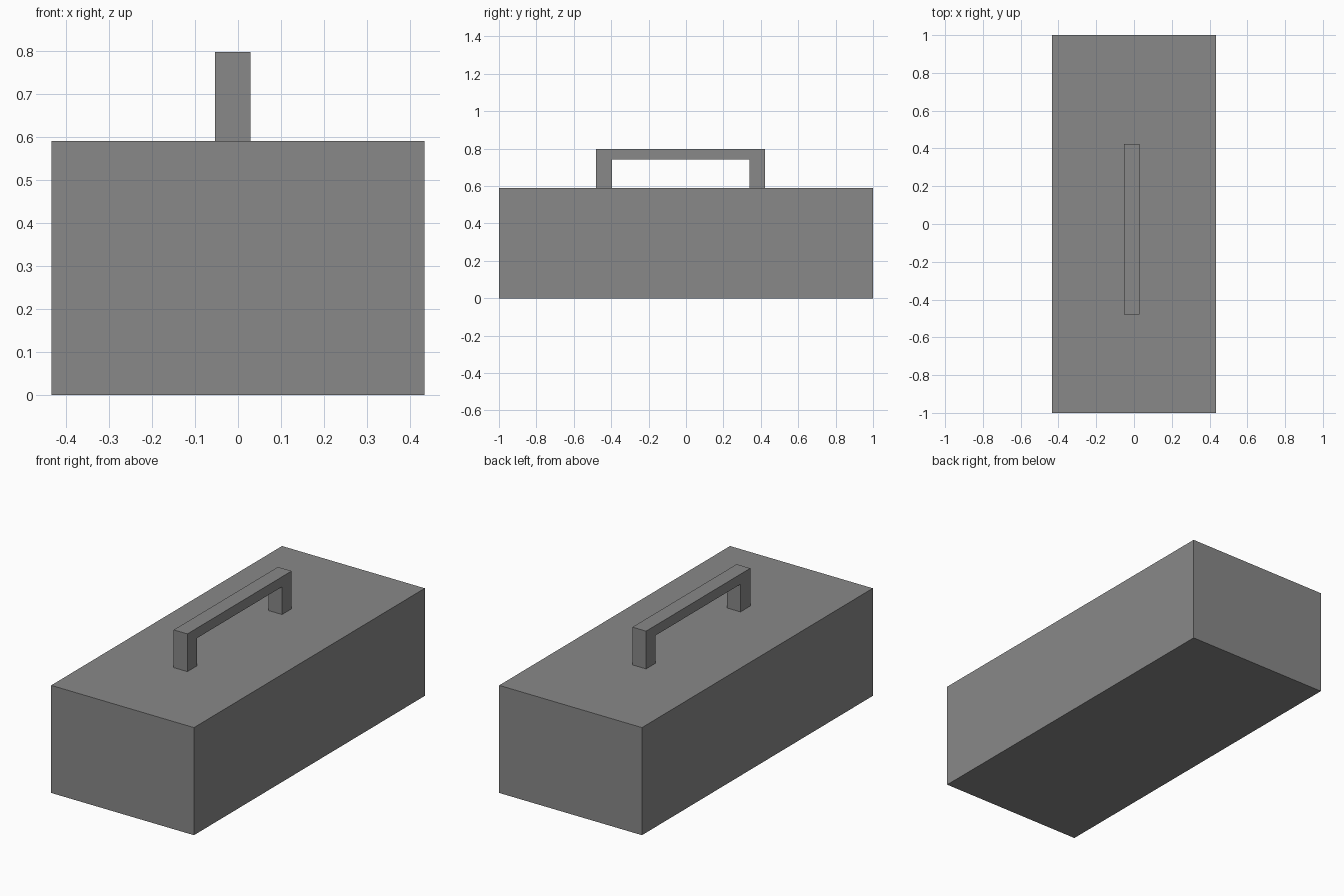
import bpy
import bmesh
from mathutils import Vector

cube = bpy.data.objects.get("Cube")
if cube:
    bpy.data.objects.remove(cube, do_unlink=True)

# Single grey for the whole toolbox
grey = bpy.data.materials.new("mid_grey")
grey.use_nodes = True
colour = (0.25, 0.25, 0.25, 1)
grey.diffuse_color = colour
grey.node_tree.nodes["Principled BSDF"].inputs["Base Color"].default_value = colour


def extrude_profile(name, profile, x_min, x_max):
    """Extrude a closed (y, z) outline along x into a flat-faced solid."""
    bm = bmesh.new()
    face = bm.faces.new([bm.verts.new((x_min, y, z)) for y, z in profile])
    result = bmesh.ops.extrude_face_region(bm, geom=[face], use_keep_orig=True)
    moved = [v for v in result["geom"] if isinstance(v, bmesh.types.BMVert)]
    bmesh.ops.translate(bm, verts=moved, vec=Vector((x_max - x_min, 0, 0)))
    bmesh.ops.recalc_face_normals(bm, faces=bm.faces)
    mesh = bpy.data.meshes.new(name)
    bm.to_mesh(mesh)
    bm.free()
    mesh.materials.append(grey)
    obj = bpy.data.objects.new(name, mesh)
    bpy.context.collection.objects.link(obj)
    return obj


# Box body
top = 0.59
extrude_profile("box_body", [(-1, 0), (1, 0), (1, top), (-1, top)], -0.433, 0.433)

# Bridge handle: two legs and a crossbar in one outline
front, back = -0.48, 0.423
front_inner, back_inner = -0.395, 0.34
bar_bottom, bar_top = 0.742, 0.797
extrude_profile("carry_handle", [
    (front, top), (front_inner, top), (front_inner, bar_bottom),
    (back_inner, bar_bottom), (back_inner, top), (back, top),
    (back, bar_top), (front, bar_top),
], -0.054, 0.029)
